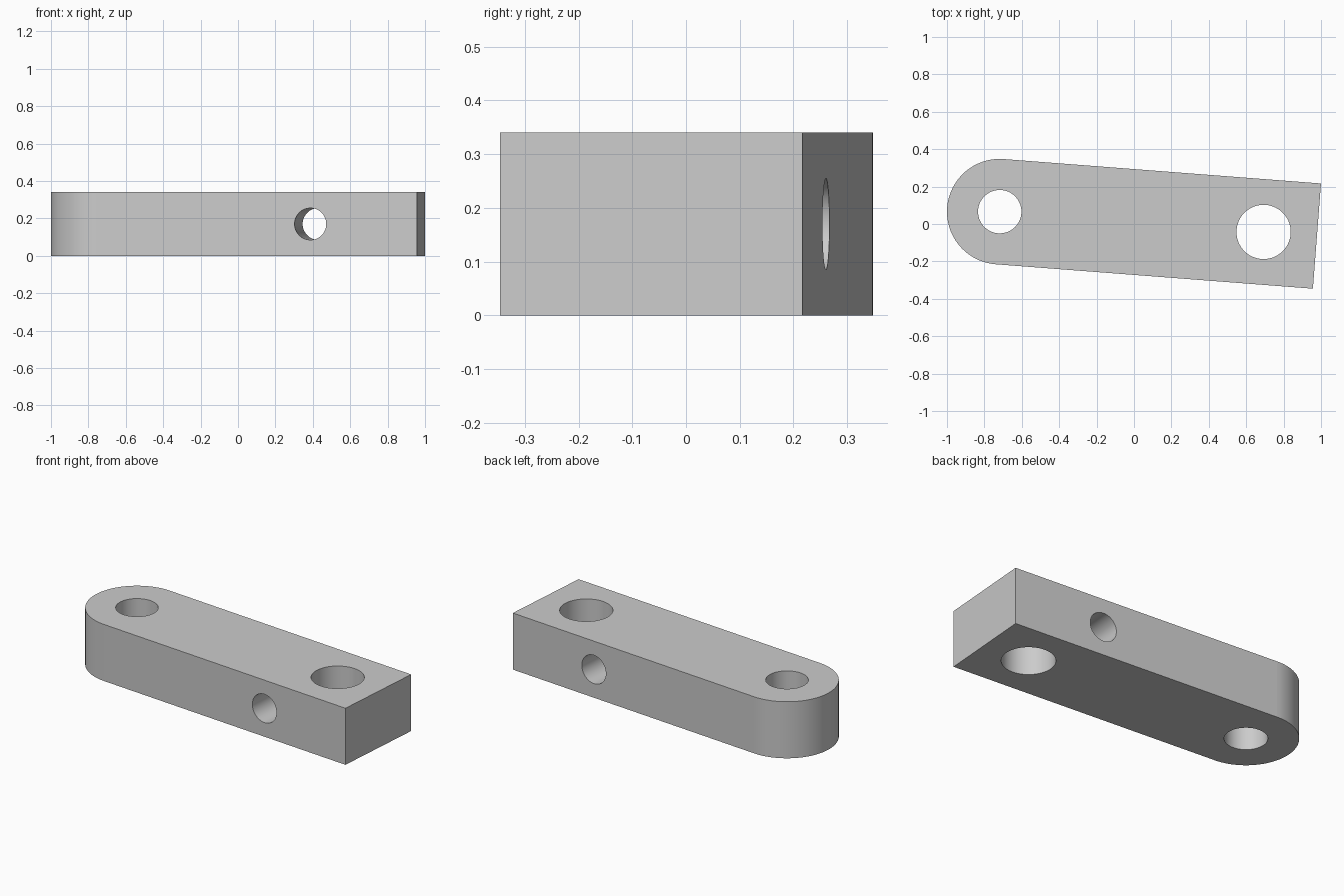
import bpy, bmesh, math
from mathutils import Matrix, Vector

default_cube = bpy.data.objects.get("Cube")
if default_cube:
    bpy.data.objects.remove(default_cube, do_unlink=True)

RADIUS, LENGTH, HEIGHT = 0.282, 1.701, 0.34
TILT = math.radians(-4.4)
PIVOT = Vector((-0.718, 0.066, 0))
CAP_STEPS = 48

grey = bpy.data.materials.new("plain grey")
grey.use_nodes = True
colour = (0.6, 0.6, 0.6, 1)
grey.diffuse_color = colour
grey.node_tree.nodes["Principled BSDF"].inputs["Base Color"].default_value = colour


def make_object(name, bm):
    mesh = bpy.data.meshes.new(name)
    bm.to_mesh(mesh)
    bm.free()
    mesh.materials.append(grey)
    obj = bpy.data.objects.new(name, mesh)
    bpy.context.collection.objects.link(obj)
    return obj


def hole_cutter(name, radius, along, across=False):
    """Round cutter on the bar's centre line, upright or crosswise."""
    bm = bmesh.new()
    turn = Matrix.Rotation(math.pi / 2, 4, 'X') if across else Matrix()
    bmesh.ops.create_cone(bm, cap_ends=True, segments=64, radius1=radius,
                          radius2=radius, depth=1,
                          matrix=Matrix.Translation((along, 0, HEIGHT / 2)) @ turn)
    cutter = make_object(name, bm)
    cutter.hide_render = True
    return cutter


# Bar: half-round at one end, square at the other
bm = bmesh.new()
outline = [(LENGTH, -RADIUS), (LENGTH, RADIUS)]
for i in range(CAP_STEPS + 1):
    a = math.pi / 2 + math.pi * i / CAP_STEPS
    outline.append((RADIUS * math.cos(a), RADIUS * math.sin(a)))
base = bm.faces.new([bm.verts.new((x, y, 0)) for x, y in outline])
top = bmesh.ops.extrude_face_region(bm, geom=[base])["geom"]
bmesh.ops.translate(bm, vec=(0, 0, HEIGHT),
                    verts=[v for v in top if isinstance(v, bmesh.types.BMVert)])
bmesh.ops.recalc_face_normals(bm, faces=bm.faces)
bar = make_object("link_bar", bm)

# Two upright holes and one cross hole
cutters = [hole_cutter("small_hole_cutter", 0.116, 0),
           hole_cutter("large_hole_cutter", 0.145, 1.415),
           hole_cutter("cross_hole_cutter", 0.085, 1.13, across=True)]
bpy.context.view_layer.objects.active = bar
for cutter in cutters:
    cut = bar.modifiers.new(cutter.name, 'BOOLEAN')
    cut.operation, cut.solver, cut.object = 'DIFFERENCE', 'EXACT', cutter
    bpy.ops.object.modifier_apply(modifier=cut.name)
for cutter in cutters:
    bpy.data.objects.remove(cutter, do_unlink=True)

# Swing the bar to its resting angle
bar.data.transform(Matrix.Translation(PIVOT) @ Matrix.Rotation(TILT, 4, 'Z'))

# Smooth round walls, crisp edges and flat planes
bpy.ops.object.select_all(action='DESELECT')
bar.select_set(True)
bpy.ops.object.shade_smooth_by_angle(angle=math.radians(30))
for face in bar.data.polygons:
    if face.area > 0.03:
        face.use_smooth = False
